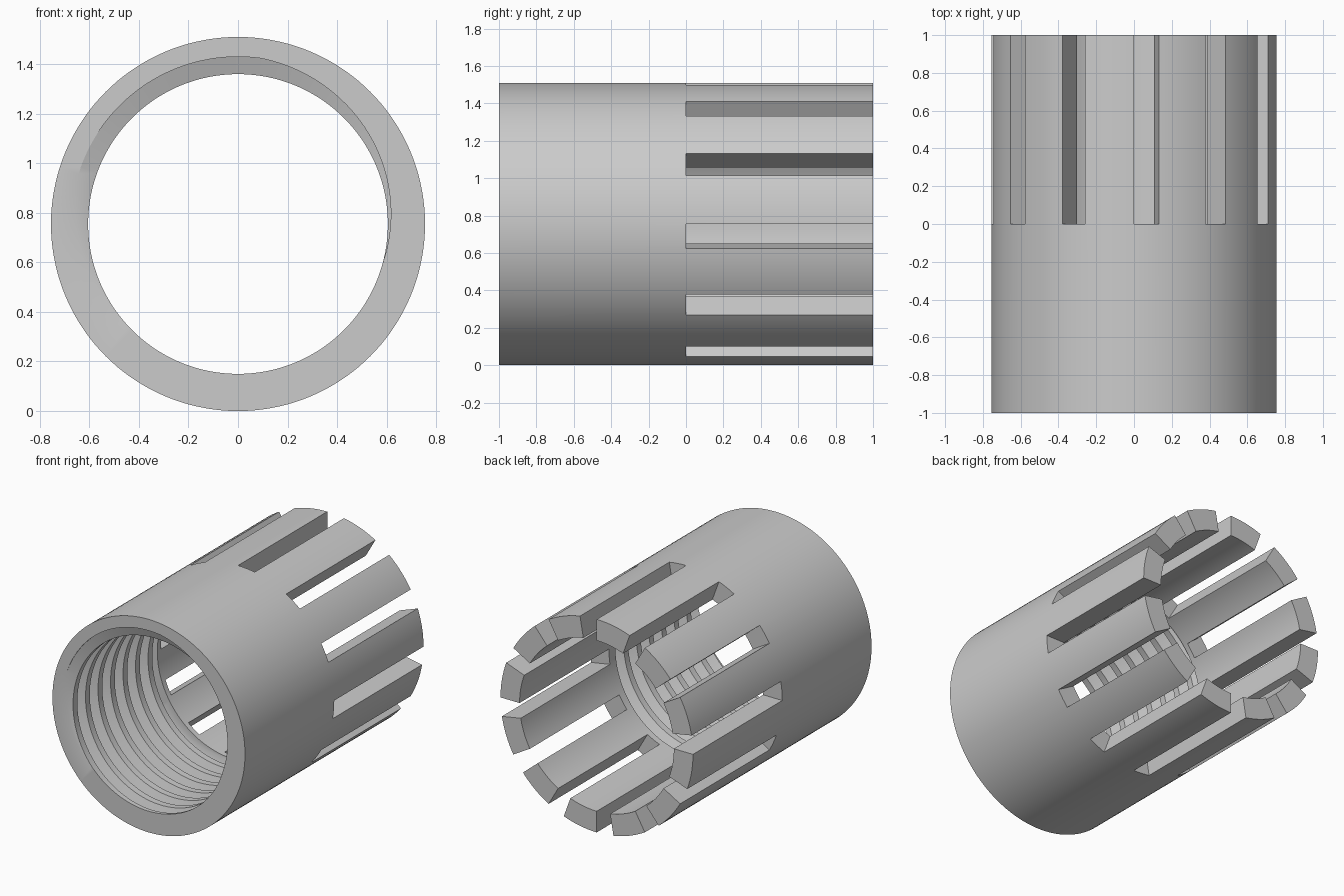
import bpy, bmesh, math

if "Cube" in bpy.data.objects:
    bpy.data.objects.remove(bpy.data.objects["Cube"])

R_OUT, R_IN, R_ROOT = 0.755, 0.605, 0.675   # outer wall, bore, thread root
N = 144                                      # columns around the axis
PITCH, THREAD_END = 0.14, -0.04
# groove profile over one pitch: (phase, radius)
PROFILE = [(0.0, R_IN), (0.27, R_ROOT), (0.49, R_ROOT), (0.66, R_IN), (1.0, R_IN)]
START = 105 / 360                            # phase shift so the groove opens at the top left

bm = bmesh.new()


def pt(r, j, y):
    a = 2 * math.pi * (j % N) / N            # clockwise from the top, seen from the front
    return (r * math.sin(a), y, R_OUT + r * math.cos(a))


def quad(*corners):
    bm.faces.new([bm.verts.new(pt(*c)) for c in corners])


def groove_radius(phase):
    f = phase % 1.0
    for (p0, r0), (p1, r1) in zip(PROFILE, PROFILE[1:]):
        if f <= p1:
            return r0 + (r1 - r0) * (f - p0) / (p1 - p0)
    return R_IN


def thread_column(j):
    """Points (radius, y) down the threaded bore at one angle."""
    shift = j / N - START
    pts = []
    for turn in range(-2, 10):
        for p, _ in PROFILE[:-1]:
            y = -1 + PITCH * (turn + p + shift)
            y = min(max(y, -1), THREAD_END)
            pts.append((groove_radius((y + 1) / PITCH - shift), y))
    return pts


for j in range(N):
    k = j + 1
    a, b = thread_column(j), thread_column(k)
    # threaded bore
    for i in range(len(a) - 1):
        quad((a[i][0], j, a[i][1]), (b[i][0], k, b[i][1]),
             (b[i + 1][0], k, b[i + 1][1]), (a[i + 1][0], j, a[i + 1][1]))
    # front rim, thread run-out and the plain bore behind it
    quad((R_OUT, j, -1), (R_OUT, k, -1), (b[0][0], k, -1), (a[0][0], j, -1))
    quad((a[-1][0], j, THREAD_END), (b[-1][0], k, THREAD_END),
         (R_IN, k, THREAD_END), (R_IN, j, THREAD_END))
    quad((R_IN, j, THREAD_END), (R_IN, k, THREAD_END), (R_IN, k, 0), (R_IN, j, 0))
    # outer wall
    quad((R_OUT, j, -1), (R_OUT, k, -1), (R_OUT, k, 0), (R_OUT, j, 0))
    # twelve slots, each 10 degrees wide, leave twelve fingers
    if j % 12 < 4:
        quad((R_IN, j, 0), (R_IN, k, 0), (R_OUT, k, 0), (R_OUT, j, 0))
    else:
        quad((R_OUT, j, 0), (R_OUT, k, 0), (R_OUT, k, 1), (R_OUT, j, 1))
        quad((R_IN, j, 0), (R_IN, k, 0), (R_IN, k, 1), (R_IN, j, 1))
        quad((R_IN, j, 1), (R_IN, k, 1), (R_OUT, k, 1), (R_OUT, j, 1))
    # finger side walls
    if j % 12 in (0, 4):
        quad((R_IN, j, 0), (R_OUT, j, 0), (R_OUT, j, 1), (R_IN, j, 1))

bmesh.ops.remove_doubles(bm, verts=bm.verts, dist=1e-5)
bmesh.ops.recalc_face_normals(bm, faces=bm.faces)

mesh = bpy.data.meshes.new("slotted_threaded_sleeve")
bm.to_mesh(mesh)
bm.free()
sleeve = bpy.data.objects.new("slotted_threaded_sleeve", mesh)
bpy.context.collection.objects.link(sleeve)

grey = bpy.data.materials.new("light grey")
grey.diffuse_color = (0.6, 0.6, 0.6, 1)
grey.use_nodes = True
grey.node_tree.nodes["Principled BSDF"].inputs["Base Color"].default_value = grey.diffuse_color
mesh.materials.append(grey)

bpy.context.view_layer.objects.active = sleeve
sleeve.select_set(True)
bpy.ops.object.shade_smooth_by_angle(angle=math.radians(30))
